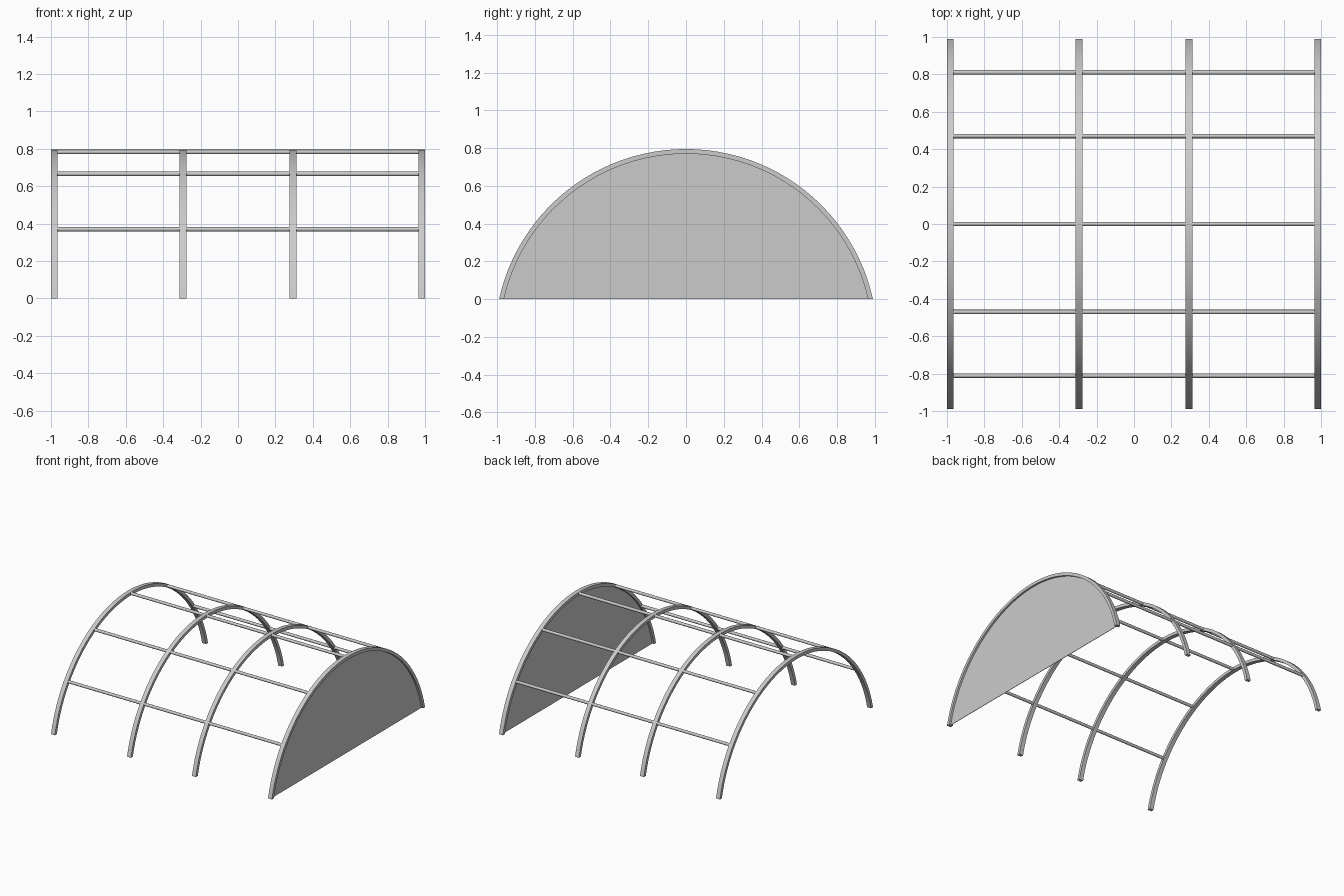
import bpy, bmesh, math
from mathutils import Matrix, Vector

if "Cube" in bpy.data.objects:
    bpy.data.objects.remove(bpy.data.objects["Cube"])

CENTER_Z = -0.219          # arc centre lies below the ground
R_OUT, R_IN, R_MID = 1.014, 0.989, 1.002
ARCH_WIDTH = 0.035
ARCH_X = (-0.9825, -0.294, 0.294, 0.9825)

grey = bpy.data.materials.new("light grey")
grey.use_nodes = True
colour = (0.6, 0.6, 0.6, 1)
grey.diffuse_color = colour
grey.node_tree.nodes["Principled BSDF"].inputs["Base Color"].default_value = colour


def arc(radius, steps):
    """Points of the arc above the ground, from front foot to back foot."""
    limit = math.acos(-CENTER_Z / radius)
    angles = [limit * (2 * i / steps - 1) for i in range(steps + 1)]
    return [Vector((0, radius * math.sin(a), CENTER_Z + radius * math.cos(a))) for a in angles]


def finish(bm, name, smooth_angle=30):
    bmesh.ops.recalc_face_normals(bm, faces=bm.faces)
    mesh = bpy.data.meshes.new(name)
    bm.to_mesh(mesh)
    bm.free()
    mesh.materials.append(grey)
    obj = bpy.data.objects.new(name, mesh)
    bpy.context.collection.objects.link(obj)
    bpy.ops.object.select_all(action="DESELECT")
    obj.select_set(True)
    bpy.context.view_layer.objects.active = obj
    bpy.ops.object.shade_smooth_by_angle(angle=math.radians(smooth_angle))
    return obj


def thicken(bm, x, width):
    """Extrude the flat faces along x, centred on the given position."""
    bmesh.ops.translate(bm, verts=bm.verts, vec=(x - width / 2, 0, 0))
    new = bmesh.ops.extrude_face_region(bm, geom=bm.faces[:], use_keep_orig=True)["geom"]
    moved = [g for g in new if isinstance(g, bmesh.types.BMVert)]
    bmesh.ops.translate(bm, verts=moved, vec=(width, 0, 0))


# Four rectangular-section arches
for i, x in enumerate(ARCH_X):
    bm = bmesh.new()
    outer = [bm.verts.new(p) for p in arc(R_OUT, 48)]
    inner = [bm.verts.new(p) for p in arc(R_IN, 48)]
    for k in range(48):
        bm.faces.new((outer[k], outer[k + 1], inner[k + 1], inner[k]))
    thicken(bm, x, ARCH_WIDTH)
    finish(bm, f"arch_{i + 1}")

# Five long rails threaded through the arches
for i, degrees in enumerate((-54, -28, 0, 28, 54)):
    a = math.radians(degrees)
    bm = bmesh.new()
    place = Matrix.Translation((0, R_MID * math.sin(a), CENTER_Z + R_MID * math.cos(a)))
    bmesh.ops.create_cone(bm, cap_ends=True, segments=12, radius1=0.012, radius2=0.012,
                          depth=2 * ARCH_X[-1], matrix=place @ Matrix.Rotation(math.pi / 2, 4, "Y"))
    finish(bm, f"rail_{i + 1}", 40)

# Thin wall closing one end
bm = bmesh.new()
bm.faces.new([bm.verts.new(p) for p in arc(R_IN + 0.003, 32)])
thicken(bm, ARCH_X[-1], 0.004)
finish(bm, "end_wall")
